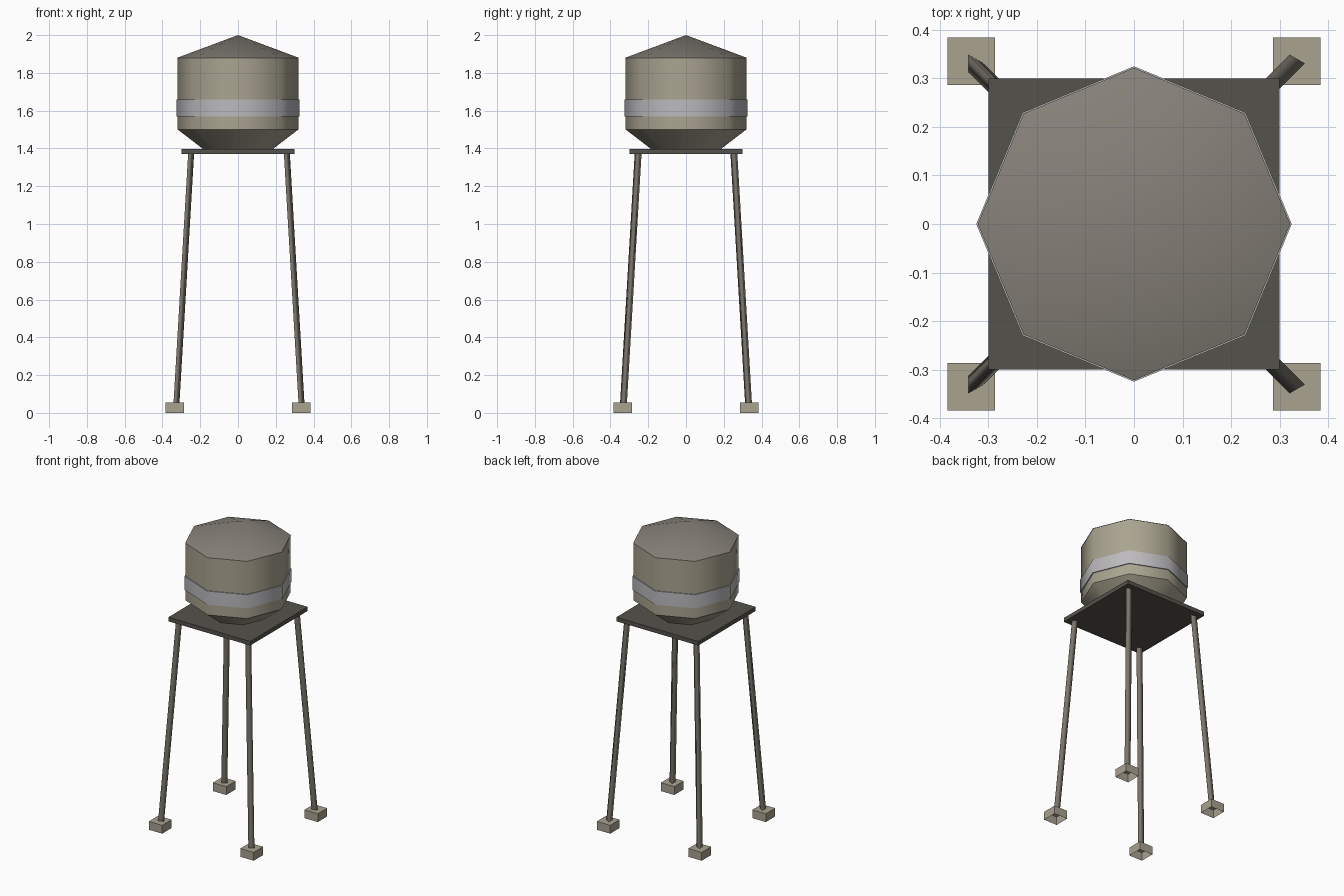
import bpy, bmesh
from math import cos, sin, pi, radians

if "Cube" in bpy.data.objects:
    bpy.data.objects.remove(bpy.data.objects["Cube"])


def material(name, color):
    m = bpy.data.materials.new(name)
    m.diffuse_color = (*color, 1)
    m.use_nodes = True
    m.node_tree.nodes["Principled BSDF"].inputs["Base Color"].default_value = m.diffuse_color
    return m


TAN = material("tan_paint", (0.40, 0.37, 0.28))
ROOF = material("roof_grey", (0.24, 0.22, 0.19))
DARK = material("dark_deck", (0.09, 0.085, 0.07))
BAND = material("pale_band", (0.50, 0.49, 0.51))
LEG = material("leg_metal", (0.20, 0.18, 0.15))
STONE = material("footing_stone", (0.40, 0.36, 0.28))


def finish(name, bm, mat, smooth=None):
    bmesh.ops.recalc_face_normals(bm, faces=bm.faces)
    me = bpy.data.meshes.new(name)
    bm.to_mesh(me)
    bm.free()
    me.materials.append(mat)
    ob = bpy.data.objects.new(name, me)
    bpy.context.collection.objects.link(ob)
    if smooth:
        bpy.ops.object.select_all(action='DESELECT')
        ob.select_set(True)
        bpy.context.view_layer.objects.active = ob
        bpy.ops.object.shade_smooth_by_angle(angle=radians(smooth))
    return ob


def loft(name, rings, sides, mat, smooth):
    """Joins polygon rings given as (x, y, z, radius), leaving the ends open."""
    bm = bmesh.new()
    loops = [[bm.verts.new((x + r * cos(2 * pi * i / sides),
                            y + r * sin(2 * pi * i / sides), z))
              for i in range(sides)] for x, y, z, r in rings]
    for a, b in zip(loops, loops[1:]):
        for i in range(sides):
            j = (i + 1) % sides
            bm.faces.new((a[i], a[j], b[j], b[i]))
    bmesh.ops.remove_doubles(bm, verts=bm.verts, dist=1e-5)
    return finish(name, bm, mat, smooth)


def box(name, centre, size, mat, open_bottom=False):
    bm = bmesh.new()
    bmesh.ops.create_cube(bm, size=1)
    bmesh.ops.scale(bm, vec=size, verts=bm.verts)
    bmesh.ops.translate(bm, vec=centre, verts=bm.verts)
    if open_bottom:
        low = min(bm.faces, key=lambda f: f.calc_center_median().z)
        bmesh.ops.delete(bm, geom=[low], context='FACES_ONLY')
        ob = finish(name, bm, mat)
        return ob
    return finish(name, bm, mat)


# Octagonal tank: wall, funnel bottom, band and conical roof
loft("tank_wall", [(0, 0, 1.50, 0.319), (0, 0, 1.88, 0.319)], 8, TAN, 50)
loft("tank_bottom", [(0, 0, 1.397, 0.185), (0, 0, 1.50, 0.319)], 8, TAN, 50)
loft("tank_band", [(0, 0, 1.57, 0.319), (0, 0, 1.57, 0.325),
                   (0, 0, 1.66, 0.325), (0, 0, 1.66, 0.319)], 8, BAND, 50)
loft("tank_roof", [(0, 0, 1.88, 0.322), (0, 0, 2.0, 0)], 8, ROOF, 50)

# Square deck
box("platform", (0, 0, 1.3835), (0.6, 0.6, 0.027), DARK)

# Splayed three-sided legs on hollow footings
for sx, side in ((-1, "left"), (1, "right")):
    for sy, end in ((-1, "front"), (1, "back")):
        loft(f"{end}_{side}_leg",
             [(sx * 0.331, sy * 0.331, 0.05, 0.021),
              (sx * 0.2535, sy * 0.2535, 1.372, 0.021)], 3, LEG, 180)
        box(f"{end}_{side}_footing", (sx * 0.335, sy * 0.335, 0.0275),
            (0.098, 0.098, 0.055), STONE, open_bottom=True)
